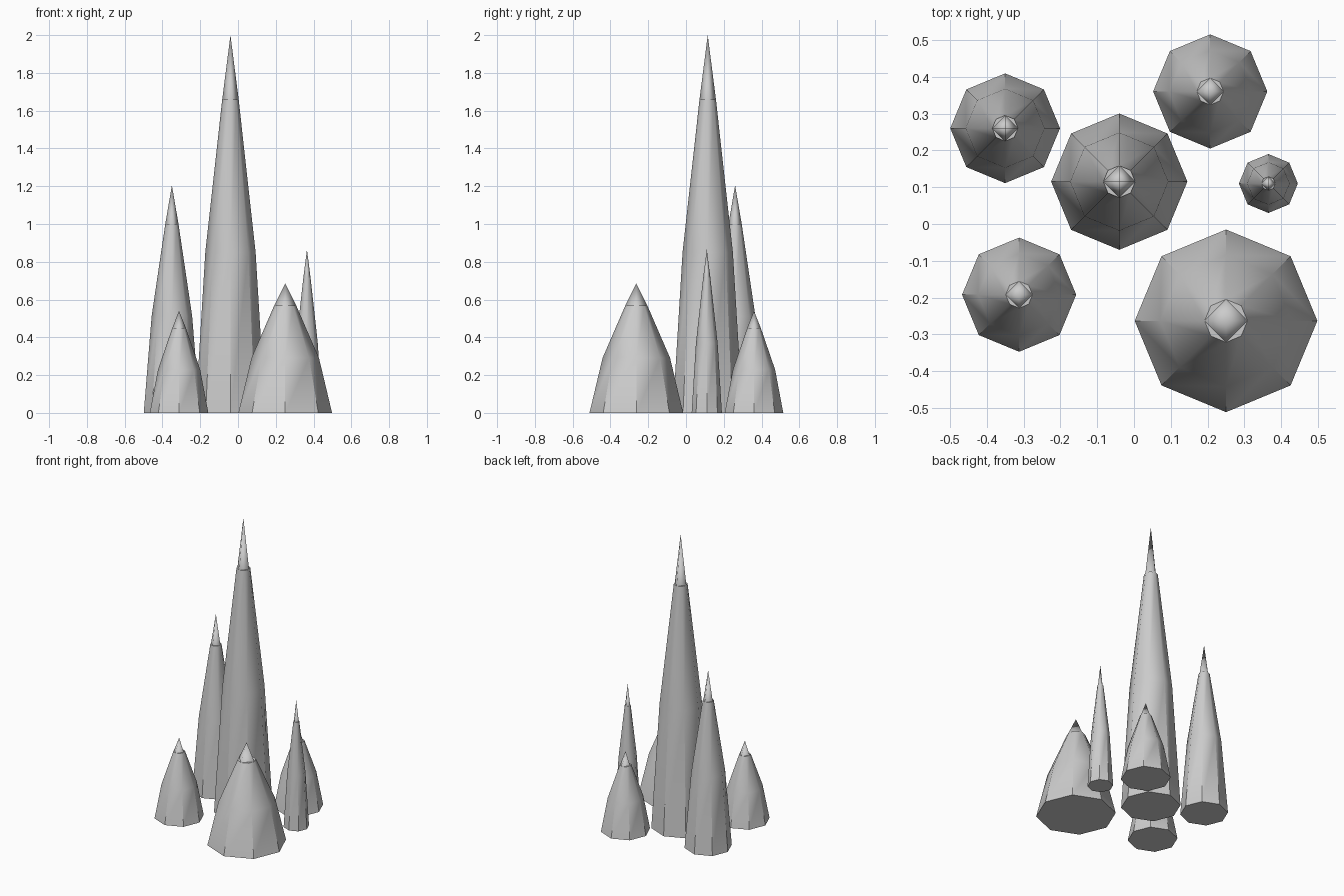
import bpy, bmesh
from math import cos, sin, pi

if "Cube" in bpy.data.objects:
    bpy.data.objects.remove(bpy.data.objects["Cube"])

SIDES = 8
# profile as (radius fraction, height fraction)
PROFILE = [(1.0, 0.0), (0.72, 0.425), (0.235, 0.83)]


def spike(name, x, y, radius, height):
    bm = bmesh.new()
    # eight-sided tapering body
    rings = []
    for rf, hf in PROFILE:
        rings.append([bm.verts.new((radius * rf * cos(2 * pi * i / SIDES),
                                    radius * rf * sin(2 * pi * i / SIDES),
                                    height * hf)) for i in range(SIDES)])
    for lower, upper in zip(rings, rings[1:]):
        for i in range(SIDES):
            j = (i + 1) % SIDES
            bm.faces.new((lower[i], lower[j], upper[j], upper[i])).smooth = True
    bm.faces.new(rings[0][::-1])

    # four-sided point with small corner ledges on the last ring
    apex = bm.verts.new((0, 0, height))
    top = rings[-1]
    for i in range(0, SIDES, 2):
        k = (i + 2) % SIDES
        bm.faces.new((top[i], top[k], apex)).smooth = True
        bm.faces.new((top[i], top[i + 1], top[k]))

    # crisp facets on the lower part and around the base and ledge
    for e in bm.edges:
        a, b = e.verts
        in_low = a in rings[0] or b in rings[0]
        if in_low or (a in top and b in top):
            e.smooth = False

    mesh = bpy.data.meshes.new(name)
    bm.to_mesh(mesh)
    bm.free()
    obj = bpy.data.objects.new(name, mesh)
    obj.location = (x, y, 0)
    bpy.context.collection.objects.link(obj)
    return obj


# the cluster of stone spikes
spike("tall_center_spike", -0.04, 0.115, 0.185, 2.0)
spike("left_back_spike", -0.35, 0.26, 0.149, 1.205)
spike("thin_right_spike", 0.365, 0.11, 0.08, 0.865)
spike("wide_front_spike", 0.25, -0.263, 0.248, 0.685)
spike("left_front_spike", -0.312, -0.192, 0.155, 0.54)
spike("right_back_spike", 0.207, 0.36, 0.155, 0.54)
